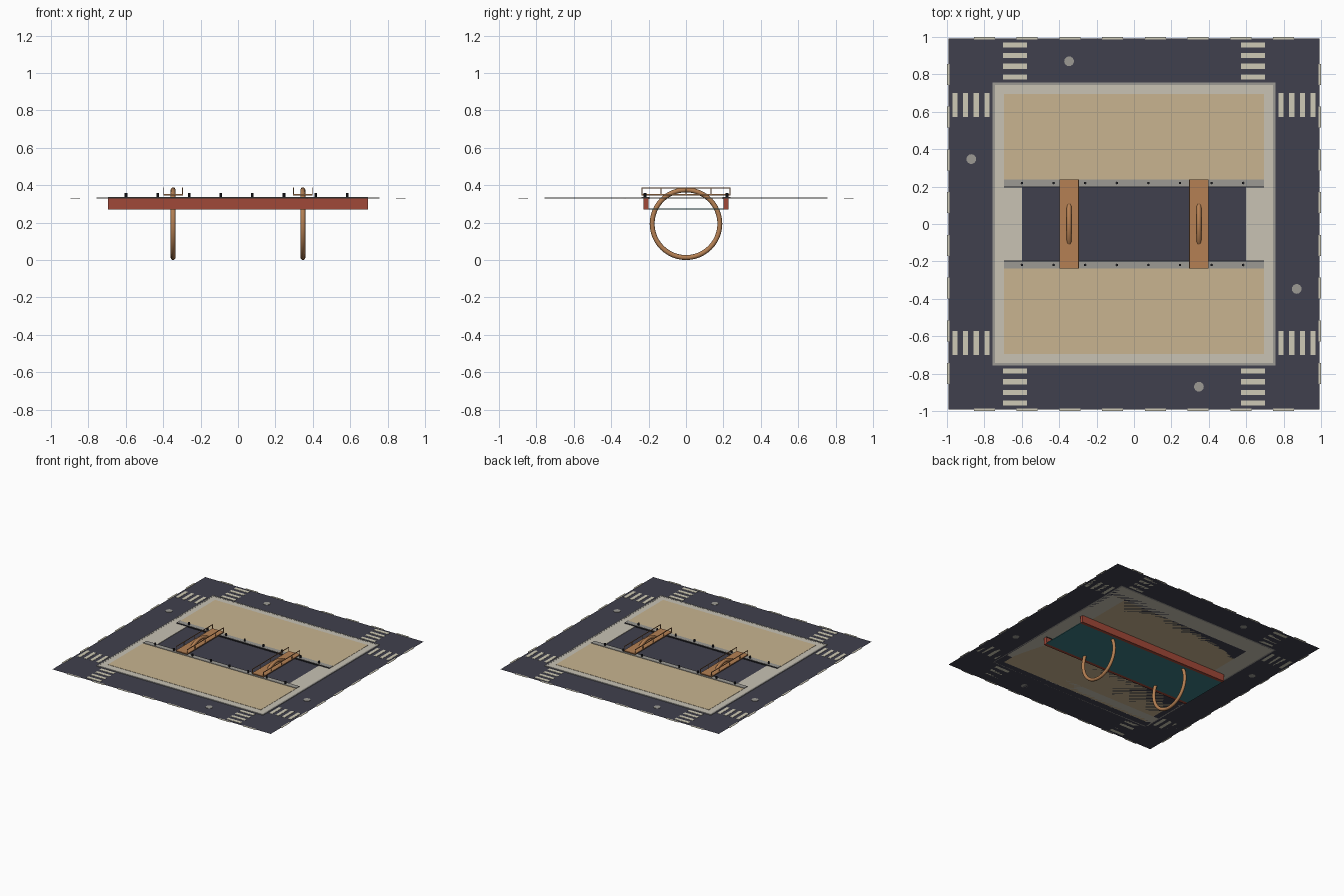
import bpy, bmesh, math
from mathutils import Matrix, Vector

if "Cube" in bpy.data.objects:
    bpy.data.objects.remove(bpy.data.objects["Cube"])

def material(name, hexcol):
    rgb = [int(hexcol[i:i + 2], 16) / 255 for i in (0, 2, 4)]
    lin = [c / 12.92 if c <= 0.04045 else ((c + 0.055) / 1.055) ** 2.4 for c in rgb]
    m = bpy.data.materials.new(name)
    m.diffuse_color = (*lin, 1)
    m.use_nodes = True
    m.node_tree.nodes["Principled BSDF"].inputs["Base Color"].default_value = m.diffuse_color
    return m

ASPHALT = material("asphalt", "40404D")
PAVING = material("pale paving", "C8C2B4")
SAND = material("sand", "C8B490")
STONE = material("grey stone", "9C9A94")
PAINT = material("road paint", "CFCAB6")
BRICK = material("red brick", "A04838")
WATER = material("teal water", "3A7C82")
BRONZE = material("bronze wood", "B58053")
IRON = material("dark iron", "24242A")

def finish(name, bm, mat, smooth=False):
    me = bpy.data.meshes.new(name)
    bm.to_mesh(me)
    bm.free()
    me.materials.append(mat)
    for p in me.polygons:
        p.use_smooth = smooth
    ob = bpy.data.objects.new(name, me)
    bpy.context.collection.objects.link(ob)
    return ob

def boxes(name, mat, spans):
    """One object from boxes given as (x0, x1, y0, y1, z0, z1)."""
    bm = bmesh.new()
    for x0, x1, y0, y1, z0, z1 in spans:
        c = Vector((x0 + x1, y0 + y1, z0 + z1)) / 2
        bmesh.ops.create_cube(bm, size=1, matrix=Matrix.Translation(c)
                              @ Matrix.Diagonal((x1 - x0, y1 - y0, z1 - z0, 1)))
    return finish(name, bm, mat)

def cylinders(name, mat, points, r, z0, z1, n):
    bm = bmesh.new()
    for x, y in points:
        bmesh.ops.create_cone(bm, cap_ends=True, segments=n, radius1=r, radius2=r, depth=z1 - z0,
                              matrix=Matrix.Translation((x, y, (z0 + z1) / 2)))
    return finish(name, bm, mat)

def frame(o, i, z0, z1):
    """Square ring between half sizes o and i."""
    return [(-o, o, i, o, z0, z1), (-o, o, -o, -i, z0, z1),
            (-o, -i, -i, i, z0, z1), (i, o, -i, i, z0, z1)]

Z = 0.328  # street level
SIDES = (-1, 1)

# street sheet
bm = bmesh.new()
bmesh.ops.create_grid(bm, x_segments=1, y_segments=1, size=0.992, matrix=Matrix.Translation((0, 0, Z)))
finish("road", bm, ASPHALT)

# raised island: curb, pavement and sandy plots
boxes("curb", STONE, frame(0.757, 0.743, Z, 0.333))
boxes("pavement", PAVING, frame(0.744, 0.6, Z, 0.332))
boxes("sandy_plots", SAND, [(-0.695, 0.695, min(s * 0.225, s * 0.695), max(s * 0.225, s * 0.695), Z, 0.334)
                            for s in SIDES])

# dashed lines on the outer edge
dashes = []
for i in range(8):
    c = -0.8 + i * 1.6 / 7
    for s in SIDES:
        a, b = sorted((s * 0.986, s))
        dashes.append((c - 0.056, c + 0.056, a, b, Z, Z + 0.002))
        dashes.append((a, b, c - 0.056, c + 0.056, Z, Z + 0.002))
boxes("edge_dashes", PAINT, dashes)

# crossings near each corner
stripes = []
for sx in SIDES:
    for sy in SIDES:
        for i in range(4):
            c = 0.787 + i * 0.0565
            a0, a1 = sorted((sx * 0.572, sx * 0.7))
            b0, b1 = sorted((sy * 0.572, sy * 0.7))
            stripes.append((a0, a1, sy * c - 0.0135, sy * c + 0.0135, Z, Z + 0.002))
            stripes.append((sx * c - 0.0135, sx * c + 0.0135, b0, b1, Z, Z + 0.002))
boxes("crossing_stripes", PAINT, stripes)

# manhole covers
cylinders("manhole_covers", STONE, [(-0.347, 0.87), (-0.87, 0.347), (0.87, -0.347), (0.347, -0.87)],
          0.026, Z, Z + 0.003, 16)

# canal below the street
boxes("canal_water", WATER, [(-0.695, 0.695, -0.2, 0.2, 0.27, 0.276)])
walls, caps, lips = [], [], []
for s in SIDES:
    for out, y0, y1, z0, z1 in ((walls, 0.2, 0.226, 0.27, 0.331), (caps, 0.2, 0.238, 0.331, 0.338),
                                (lips, 0.194, 0.2, 0.326, 0.336)):
        a, b = sorted((s * y0, s * y1))
        out.append((-0.695, 0.695, a, b, z0, z1))
boxes("canal_walls", BRICK, walls)
boxes("canal_wall_caps", STONE, caps)
boxes("canal_wall_lips", IRON, lips)

# bollards along both banks
cylinders("bollards", IRON, [(-0.599 + i * 0.169, s * 0.219) for i in range(8) for s in SIDES],
          0.007, 0.338, 0.357, 8)

def ring(name, x, centre_z, major, minor, nu=48, nv=12):
    bm = bmesh.new()
    grid = []
    for i in range(nu):
        u = 2 * math.pi * i / nu
        grid.append([])
        for j in range(nv):
            v = 2 * math.pi * j / nv
            r = major + minor * math.cos(v)
            grid[-1].append(bm.verts.new((x + minor * math.sin(v), r * math.cos(u), centre_z + r * math.sin(u))))
    for i in range(nu):
        for j in range(nv):
            k, l = (i + 1) % nu, (j + 1) % nv
            bm.faces.new((grid[i][j], grid[k][j], grid[k][l], grid[i][l]))
    bmesh.ops.recalc_face_normals(bm, faces=bm.faces)
    return finish(name, bm, BRONZE, True)

# two footbridges with ring arches and thin handrails
for side, x in (("left", -0.347), ("right", 0.347)):
    boxes(side + "_bridge_deck", BRONZE, [(x - 0.052, x + 0.052, -0.238, 0.238, 0.346, 0.354)])
    ring(side + "_bridge_ring", x, 0.194, 0.181, 0.013)
    rails = []
    for s in SIDES:
        rx = x + s * 0.05
        rails.append((rx - 0.002, rx + 0.002, -0.238, 0.238, 0.383, 0.388))
        for y in (-0.235, -0.134, 0, 0.134, 0.235):
            rails.append((rx - 0.002, rx + 0.002, y - 0.002, y + 0.002, 0.354, 0.383))
    boxes(side + "_bridge_rails", BRONZE, rails)
